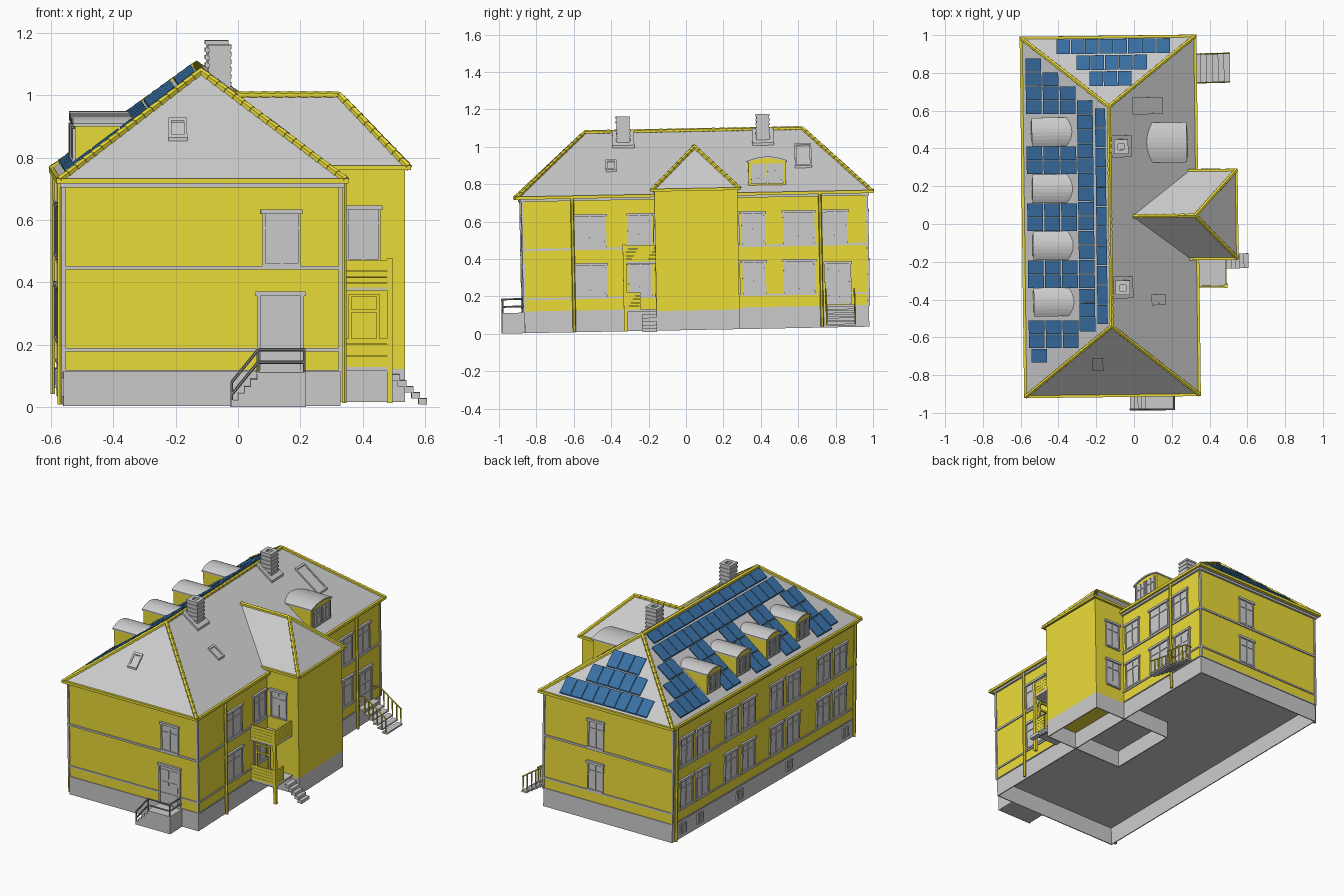
import bpy, bmesh, math
from mathutils import Matrix, Vector

if "Cube" in bpy.data.objects:
    bpy.data.objects.remove(bpy.data.objects["Cube"])

# the whole house sits very slightly turned and pitched
TILT = Matrix.Rotation(0.019, 4, 'X') @ Matrix.Rotation(0.0125, 4, 'Z')

def mat(name, c):
    m = bpy.data.materials.new(name)
    m.diffuse_color = (*c, 1)
    m.use_nodes = True
    m.node_tree.nodes["Principled BSDF"].inputs["Base Color"].default_value = m.diffuse_color
    return m

YELLOW = mat("yellow", (0.83, 0.72, 0.04))
NAVY = mat("navy", (0.04, 0.16, 0.37))
DARK = mat("dark_metal", (0.25, 0.26, 0.25))

def finish(name, bm, m=None):
    bmesh.ops.recalc_face_normals(bm, faces=bm.faces[:])
    bm.transform(TILT)
    me = bpy.data.meshes.new(name)
    bm.to_mesh(me)
    bm.free()
    if m:
        me.materials.append(m)
    bpy.context.collection.objects.link(bpy.data.objects.new(name, me))

def prism(bm, a, b):
    """Solid between two matching outlines."""
    va, vb = [bm.verts.new(p) for p in a], [bm.verts.new(p) for p in b]
    bm.faces.new(va)
    bm.faces.new(vb[::-1])
    n = len(va)
    for i in range(n):
        bm.faces.new((va[i], va[(i + 1) % n], vb[(i + 1) % n], vb[i]))

def slab(bm, x0, x1, y0, y1, zlo, zhi):
    """Box whose bottom and top follow the height functions zlo, zhi."""
    c = [(x0, y0), (x1, y0), (x1, y1), (x0, y1)]
    prism(bm, [(x, y, zlo(x, y)) for x, y in c], [(x, y, zhi(x, y)) for x, y in c])

def boxes(name, rows, m=None):
    bm = bmesh.new()
    for x0, x1, y0, y1, z0, z1 in rows:
        slab(bm, x0, x1, y0, y1, lambda x, y: z0, lambda x, y: z1)
    finish(name, bm, m)

def tube(bm, a, b, r1, r2=None, seg=6):
    a, b = Vector(a), Vector(b)
    rot = (b - a).to_track_quat('Z', 'Y').to_matrix().to_4x4()
    bmesh.ops.create_cone(bm, cap_ends=True, segments=seg, radius1=r1, radius2=r2 or r1,
                          depth=(b - a).length, matrix=Matrix.Translation((a + b) / 2) @ rot)

def tubes(name, pairs, r, m=None):
    bm = bmesh.new()
    for a, b in pairs:
        tube(bm, a, b, r)
    finish(name, bm, m)

def rim(x0, x1, y0, y1, z0, z1, t):
    return [(x0, x1, y0, y0 + t, z0, z1), (x0, x1, y1 - t, y1, z0, z1),
            (x0, x0 + t, y0 + t, y1 - t, z0, z1), (x1 - t, x1, y0 + t, y1 - t, z0, z1)]

# main dimensions: walls, eaves, ridge
X0, X1, Y0, Y1 = -0.57, 0.318, -0.865, 0.977
EX0, EX1, EY0, EY1 = -0.585, 0.335, -0.893, 1.005
CX, RY0, RY1, EZ, RZ, BASE, PL = -0.125, -0.52, 0.644, 0.745, 1.087, 0.02, 0.132
WX, WY0, WY1, WC = 0.533, -0.162, 0.282, 0.06

def roof_z(x, y):
    h = RZ - EZ
    return EZ + min((0.46 - abs(x - CX)) * h / 0.46, (y - EY0) * h / (RY0 - EY0), (EY1 - y) * h / (EY1 - RY1))

def above(d):
    return lambda x, y: roof_z(x, y) + d

# walls, open plinth, bands
boxes("main_walls", [(X0, X1, Y0, Y1, PL, 0.738)], YELLOW)
boxes("wing_walls", [(0.3, WX, WY0, WY1, 0.125, 0.768)], YELLOW)
boxes("plinth", rim(X0, X1, Y0, Y1, BASE, PL, 0.006) + rim(-0.02, WX, WY0, WY1, BASE, 0.125, 0.006))
boxes("wall_bands", [(X0 - d, X1 + d, Y0 - d, Y1 + d, z0, z1) for d, z0, z1 in
      [(0.005, 0.130, 0.136), (0.006, 0.196, 0.206), (0.007, 0.458, 0.470), (0.012, 0.722, 0.737)]])
boxes("corner_strips", [(x - 0.006, x + 0.006, y - 0.006, y + 0.006, PL, 0.73) for x in (X0, X1) for y in (Y0, Y1)])

# hipped roofs
def hip_roof(name, eave, r0, r1, drop):
    bm = bmesh.new()
    low = [bm.verts.new((x, y, z - drop)) for x, y, z in eave]
    v = [bm.verts.new(p) for p in eave]
    a, b = bm.verts.new(r0), bm.verts.new(r1)
    bm.faces.new(low)
    for i in range(4):
        bm.faces.new((low[i], low[(i + 1) % 4], v[(i + 1) % 4], v[i]))
    for f in [(v[0], v[1], a), (v[1], v[2], b, a), (v[2], v[3], b), (v[3], v[0], a, b)]:
        bm.faces.new(f)
    finish(name, bm)

MAIN = [(EX0, EY0, EZ), (EX1, EY0, EZ), (EX1, EY1, EZ), (EX0, EY1, EZ)]
R0, R1 = (CX, RY0, RZ), (CX, RY1, RZ)
hip_roof("main_roof", MAIN, R0, R1, 0.01)
WING = [(0.545, WY1 + 0.012, 0.772), (-0.005, WY1 + 0.012, 0.772), (-0.005, WY0 - 0.012, 0.772), (0.545, WY0 - 0.012, 0.772)]
WR0, WR1 = (-0.005, WC, 1.0), (0.325, WC, 1.0)
bm = bmesh.new()
e = [bm.verts.new(p) for p in WING]
a, b = bm.verts.new(WR0), bm.verts.new(WR1)
for f in [(e[0], e[1], a, b), (e[1], e[2], a), (e[2], e[3], b, a), (e[3], e[0], b), e]:
    bm.faces.new(f)
finish("wing_roof", bm)

# overlapping ridge and hip tiles
bm = bmesh.new()
for p, q in [(R0, R1), (MAIN[0], R0), (MAIN[1], R0), (MAIN[2], R1), (MAIN[3], R1),
             (WR0, WR1), (WING[0], WR1), (WING[3], WR1)]:
    p, q = Vector(p), Vector(q)
    n = round((q - p).length / 0.04)
    for i in range(n):
        tube(bm, p.lerp(q, i / n), p.lerp(q, (i + 1.1) / n), 0.013, 0.010)
finish("ridge_tiles", bm, YELLOW)

# gutters and downpipes
boxes("gutters", rim(EX0 - 0.008, EX1 + 0.008, EY0 - 0.008, EY1 + 0.008, 0.734, 0.750, 0.014)
      + [(0.29, 0.55, y - 0.007, y + 0.007, 0.764, 0.778) for y in (WY0 - 0.012, WY1 + 0.012)]
      + [(0.54, 0.552, WY0 - 0.019, WY1 + 0.019, 0.764, 0.778)], YELLOW)
tubes("downpipes", [((x, y, 0.025), (x, y, 0.74)) for x, y in
      [(0.333, -0.60), (0.333, 0.725), (-0.582, -0.845), (-0.582, 0.955)]], 0.009, YELLOW)

# windows and doors, drawn on a wall given by its axis, position and outward sign
parts = []
def on_wall(wall, u0, u1, z0, z1, d):
    axis, pos, s = wall
    n0, n1 = sorted((pos - s * 0.004, pos + s * d))
    parts.append((n0, n1, u0, u1, z0, z1) if axis == 'x' else (u0, u1, n0, n1, z0, z1))

def window(wall, u0, u1, z0, z1, hood=True):
    t, mid = 0.009, (u0 + u1) / 2
    on_wall(wall, u0, u1, z0, z1, 0.003)
    on_wall(wall, u0, u0 + t, z0, z1, 0.008)
    on_wall(wall, u1 - t, u1, z0, z1, 0.008)
    on_wall(wall, u0, u1, z0, z0 + t, 0.010)
    on_wall(wall, mid - 0.004, mid + 0.004, z0, z1, 0.007)
    on_wall(wall, u0, u1, z0 + (z1 - z0) * 0.66, z0 + (z1 - z0) * 0.66 + 0.006, 0.007)
    if hood:
        on_wall(wall, u0 - 0.006, u1 + 0.006, z1 - 0.014, z1, 0.013)

def door(wall, u0, u1, z0, z1):
    t, mid = 0.011, (u0 + u1) / 2
    on_wall(wall, u0, u1, z0, z1, 0.003)
    on_wall(wall, u0, u0 + t, z0, z1, 0.009)
    on_wall(wall, u1 - t, u1, z0, z1, 0.009)
    on_wall(wall, u0 - 0.005, u1 + 0.005, z1 - 0.014, z1, 0.013)
    for k in range(3):
        za = z0 + 0.015 + k * (z1 - z0 - 0.03) / 3
        for ua, ub in ((u0 + 0.02, mid - 0.005), (mid + 0.005, u1 - 0.02)):
            on_wall(wall, ua, ub, za, za + (z1 - z0) * 0.22, 0.006)

FRONT, BACK = ('y', Y0, -1), ('y', Y1, 1)
LEFT, RIGHT = ('x', X0, -1), ('x', X1, 1)
WS, WN = ('y', WY0, -1), ('y', WY1, 1)
LOW, HIGH = (0.206, 0.388), (0.470, 0.650)
for z in (LOW, HIGH):
    for y in (0.845, 0.68, 0.39, 0.218, -0.065, -0.235, -0.54, -0.705):
        window(LEFT, y - 0.066, y + 0.066, *z)
    for u0, u1 in ((-0.595, -0.42), (-0.305, -0.18), (0.305, 0.43), (0.525, 0.695)):
        window(RIGHT, u0, u1, *z)
    window(BACK, -0.095, 0.015, *z)
    window(WN, 0.35, 0.455, *z)
window(WS, 0.345, 0.455, *HIGH)
window(RIGHT, 0.735, 0.87, *HIGH)
window(FRONT, 0.068, 0.19, *HIGH)
door(FRONT, 0.05, 0.20, PL, 0.388)
door(RIGHT, 0.743, 0.885, 0.145, 0.372)
for y in (0.87, 0.7, 0.3, -0.2, -0.77):
    window(LEFT, y - 0.03, y + 0.03, 0.05, 0.11, False)

# barrel-roofed dormers, mirrored about the ridge
def dormer(name, y, w, s):
    h = w / 2
    def arc(r, lift):
        return [(y + r * k / 4, 0.912 + lift + 0.022 * (1 - (k / 4) ** 2)) for k in range(-4, 5)]
    def ring(d, pts):
        return [(CX + s * d, p, z) for p, z in pts]
    bm = bmesh.new()
    body = [(y + h, 0.765), (y - h, 0.765)] + arc(h, 0)
    prism(bm, ring(0.403, body), ring(0.19, body))
    finish(name + "_walls", bm, YELLOW)
    bm = bmesh.new()
    shell = arc(h + 0.006, 0.006) + arc(h + 0.006, -0.003)[::-1]
    prism(bm, ring(0.410, shell), ring(0.19, shell))
    finish(name + "_roof", bm)
    wall = ('x', CX + s * 0.403, s)
    window(wall, y - h + 0.014, y - 0.003, 0.795, 0.902, False)
    window(wall, y + 0.003, y + h - 0.014, 0.795, 0.902, False)

for i, y in enumerate((0.51, 0.21, -0.092, -0.39)):
    dormer("left_dormer_%d" % (i + 1), y, 0.14, -1)
dormer("right_dormer", 0.447, 0.20, 1)

# solar panels
bm = bmesh.new()
def panel(x0, x1, y0, y1):
    slab(bm, x0 + 0.002, x1 - 0.002, y0 + 0.002, y1 - 0.002, above(0.008), above(0.015))

def column(x0, x1, top, n, pitch=0.0745):
    for k in range(n):
        panel(x0, x1, top - (k + 1) * pitch, top - k * pitch)

C, D, E = (-0.386, -0.299), (-0.476, -0.389), (-0.566, -0.479)
column(-0.201, -0.143, 0.635, 11, 0.104)
column(-0.296, -0.209, 0.677, 16, 0.0766)
for c, n in ((C, 2), (D, 3), (E, 4)):
    column(*c, 0.603 + n * 0.0745, n)
    for top in (0.434, 0.132, -0.17, -0.487):
        column(*c, top, 2)
column(-0.553, -0.467, -0.638, 1)
for x, y, n in ((-0.40, 0.918, 8), (-0.296, 0.834, 5), (-0.228, 0.750, 3)):
    for k in range(n):
        panel(x + k * 0.0755, x + (k + 1) * 0.0755, y, y + 0.08)
finish("solar_panels", bm, NAVY)

# roof windows: frame and raised pane
bm = bmesh.new()
for x, y, w, d in ((0.079, 0.643, 0.16, 0.09), (0.125, -0.385, 0.072, 0.058), (-0.202, -0.725, 0.06, 0.068)):
    for x0, x1, y0, y1, _, _ in rim(x - w / 2, x + w / 2, y - d / 2, y + d / 2, 0, 0, 0.01):
        slab(bm, x0, x1, y0, y1, above(-0.004), above(0.012))
    slab(bm, x - w / 2 + 0.01, x + w / 2 - 0.01, y - d / 2 + 0.01, y + d / 2 - 0.01, above(-0.004), above(0.006))
finish("roof_windows", bm)

# chimneys of stacked courses with flashing on the roof
for name, y in (("front_chimney", -0.315), ("back_chimney", 0.432)):
    x, rows = -0.063, []
    for k in range(14):
        r = 0.038 if k % 2 else 0.034
        rows.append((x - r, x + r, y - r, y + r, 1.0 + k * 0.012, 1.012 + k * 0.012))
    boxes(name, rows[:-1] + rim(x - r, x + r, y - r, y + r, 1.156, 1.168, 0.022))
    bm = bmesh.new()
    slab(bm, x - 0.05, x + 0.055, y - 0.058, y + 0.058, above(-0.005), above(0.014))
    finish(name + "_flashing", bm)

# corner porch with two slatted parapets
PX, PY = 0.487, -0.332
boxes("porch_post", [(PX - 0.014, PX + 0.004, PY - 0.004, PY + 0.014, BASE, 0.485)], YELLOW)
boxes("porch_floors", [(X1, PX, PY, WY0, z - 0.012, z) for z in (0.135, 0.392)])
slats = []
for z, end in ((0.135, -0.245), (0.387, WY0)):
    for k in range(5):
        za = z + k * 0.0185
        slats += [(X1, PX, PY, PY + 0.008, za, za + 0.0175), (PX - 0.008, PX, PY, end, za, za + 0.0175)]
boxes("porch_slats", slats, YELLOW)
boxes("porch_screen_frame", [(0.35, 0.36, PY, PY + 0.01, 0.22, 0.37), (0.44, 0.45, PY, PY + 0.01, 0.22, 0.37)]
      + [(0.35, 0.45, PY, PY + 0.01, z, z + 0.01) for z in (0.31, 0.36)], YELLOW)
boxes("porch_steps", [(0.487 + k * 0.022, 0.515 + k * 0.022, -0.24, -0.162, 0.09 - k * 0.019, 0.109 - k * 0.019) for k in range(5)])

# side stairs with open treads and railings
SY = (0.748, 0.90)
boxes("side_stairs", [(X1, 0.365, *SY, 0.130, 0.142)]
      + [(0.36 + k * 0.031, 0.395 + k * 0.031, *SY, 0.108 - k * 0.02, 0.118 - k * 0.02) for k in range(5)])
rail = []
for y in SY:
    rail += [((0.325, y, 0.225), (0.37, y, 0.225)), ((0.37, y, 0.225), (0.515, y, 0.125))]
    for k in range(6):
        x = 0.365 + k * 0.029
        rail.append(((x, y, 0.125 - k * 0.019), (x, y, 0.227 - k * 0.020)))
tubes("side_stair_railing", rail, 0.004, YELLOW)

# front landing, steps and railing
boxes("front_steps", [(0.048, 0.205, -0.985, Y0, BASE, 0.130)]
      + [(-0.032 + k * 0.02, 0.05, -0.985, Y0, BASE + k * 0.022, 0.042 + k * 0.022) for k in range(4)])
F, G = -0.98, Y0
pts = [(-0.032, F, 0.10), (0.052, F, 0.203), (0.2, F, 0.203), (0.2, G, 0.203)]
low = [(x, y, z - 0.04) for x, y, z in pts]
tubes("front_railing", list(zip(pts, pts[1:])) + list(zip(low, low[1:]))
      + [((x, y, zb), (x, y, z)) for (x, y, z), zb in zip(pts[:3], (BASE, 0.125, 0.125))], 0.005, DARK)

boxes("windows_and_doors", parts)
